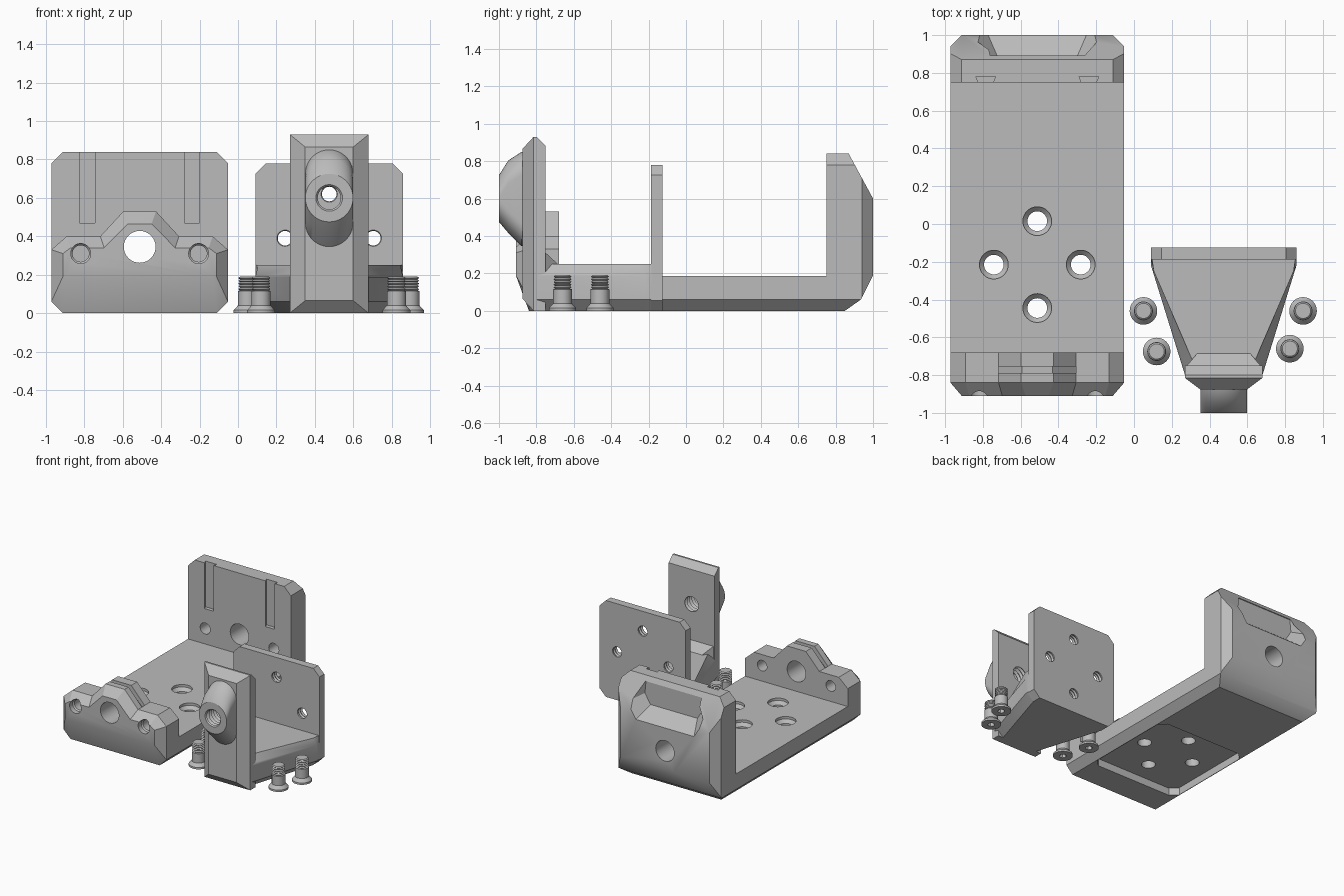
import bpy, bmesh, math
from mathutils import Matrix, Vector

cube = bpy.data.objects.get("Cube")
if cube:
    bpy.data.objects.remove(cube, do_unlink=True)

grey = bpy.data.materials.new("machined grey")
grey.use_nodes = True
COLOUR = (0.5, 0.5, 0.5, 1)
grey.diffuse_color = COLOUR
grey.node_tree.nodes["Principled BSDF"].inputs["Base Color"].default_value = COLOUR

BX, MX = -0.512, 0.475     # centre lines of the bracket and the adapter
TO_Y = Matrix.Rotation(-math.pi / 2, 4, 'X')   # turns a lathe axis onto +y


def link(name, bm):
    bmesh.ops.recalc_face_normals(bm, faces=bm.faces)
    mesh = bpy.data.meshes.new(name)
    bm.to_mesh(mesh)
    bm.free()
    obj = bpy.data.objects.new(name, mesh)
    bpy.context.collection.objects.link(obj)
    return obj


def loft(name, rings):
    """Skin between rings of 3D points and cap both ends."""
    bm = bmesh.new()
    rows = [[bm.verts.new(p) for p in ring] for ring in rings]
    n = len(rows[0])
    for a, b in zip(rows, rows[1:]):
        for i in range(n):
            j = (i + 1) % n
            bm.faces.new((a[i], a[j], b[j], b[i]))
    bm.faces.new(rows[0])
    bm.faces.new(rows[-1])
    return link(name, bm)


def sym(half):
    """Complete an outline from its +x half."""
    return list(half) + [(-x, v) for x, v in reversed(half)]


def at_y(half, cx, y):
    return [(cx + x, y, z) for x, z in sym(half)]


def at_z(half, cx, z):
    return [(cx + x, y, z) for x, y in sym(half)]


def lathe(name, profile, place, segs=32):
    """Revolve (radius, height) points about z, then place the result."""
    ring = [(math.cos(t * math.tau / segs), math.sin(t * math.tau / segs)) for t in range(segs)]
    return loft(name, [[place @ Vector((r * c, r * s, h)) for c, s in ring] for r, h in profile])


def combine(obj, other, op):
    """Apply a boolean and remove the helper."""
    other.hide_render = True
    mod = obj.modifiers.new(op, 'BOOLEAN')
    mod.operation, mod.solver, mod.object = op, 'EXACT', other
    deps = bpy.context.evaluated_depsgraph_get()
    mesh = bpy.data.meshes.new_from_object(obj.evaluated_get(deps))
    obj.modifiers.clear()
    obj.data = mesh
    bpy.data.objects.remove(other, do_unlink=True)


def bore(obj, x, y, z, profile, along_y=True):
    place = Matrix.Translation((x, y, z)) @ (TO_Y if along_y else Matrix())
    combine(obj, lathe("bore_cutter", profile, place), 'DIFFERENCE')


def thread(inner, outer, start, end, turns):
    """Sawtooth profile standing in for a screw thread."""
    step = (end - start) / turns
    pts = []
    for i in range(turns):
        pts += [(inner, start + i * step), (outer, start + (i + 0.5) * step)]
    return pts + [(inner, end)]


def finish(obj):
    obj.data.materials.clear()
    obj.data.materials.append(grey)
    bpy.ops.object.select_all(action='DESELECT')
    obj.select_set(True)
    bpy.context.view_layer.objects.active = obj
    bpy.ops.object.shade_smooth_by_angle(angle=math.radians(30))


# Bracket: floor and back wall from a side profile, trimmed by chamfered envelopes
side = [(-0.8, 0), (0.85, 0), (0.935, 0.06), (1, 0.19), (1, 0.6), (0.87, 0.84),
        (0.75, 0.84), (0.75, 0.185), (-0.8, 0.185)]
bracket = loft("bracket", [[(BX + x, y, z) for y, z in side] for x in (-0.46, 0.46)])
front_env = [(0.40, 0.84), (0.46, 0.78), (0.46, 0.06), (0.40, 0)]
combine(bracket, loft("front_envelope", [at_y(front_env, BX, y) for y in (-2, 2)]), 'INTERSECT')
top_env = [(0.40, 1.0), (0.46, 0.94), (0.46, -1.2)]
combine(bracket, loft("top_envelope", [at_z(top_env, BX, z) for z in (-1, 2)]), 'INTERSECT')

# Front wall with a stepped hump and chamfered face
hump = [(0.085, 0.53), (0.205, 0.40), (0.38, 0.40), (0.46, 0.33), (0.46, 0.06), (0.40, 0)]
face = [(0.062, 0.465), (0.185, 0.34), (0.36, 0.34), (0.40, 0.31), (0.40, 0.19), (0.38, 0.19)]
wall = loft("front_wall", [at_y(hump, BX, -0.68), at_y(hump, BX, -0.84), at_y(face, BX, -0.91)])
combine(bracket, wall, 'UNION')
slit = [(0.205, 0.6), (0.205, 0.36), (0.08, 0.485)]
combine(bracket, loft("slit_cutter", [at_y(slit, BX, y) for y in (-0.79, -0.755)]), 'DIFFERENCE')

# Hexagonal pocket in the back wall
mouth = [(0.25, 0.82), (0.34, 0.655), (0.26, 0.53)]
bed = [(0.25, 0.80), (0.26, 0.70), (0.21, 0.62)]
combine(bracket, loft("pocket_cutter", [at_y(bed, BX, 0.885), at_y(mouth, BX, 1.0),
                                        at_y(mouth, BX, 1.1)]), 'DIFFERENCE')

# Shallow seat under the floor for the adapter plate
seat = [(0.34, 0.185), (0.395, 0.13), (0.395, -0.56), (0.34, -0.615)]
combine(bracket, loft("seat_cutter", [at_z(seat, BX, z) for z in (-0.1, 0.06)]), 'DIFFERENCE')

# Dovetail slots and bores of the walls
for s in (-1, 1):
    cx = BX + s * 0.273
    slot = [(0.035, 0.74), (0.052, 0.78)]
    combine(bracket, loft("slot_cutter", [at_z(slot, cx, z) for z in (0.47, 0.9)]), 'DIFFERENCE')
    bore(bracket, BX + s * 0.307, -0.95, 0.31, [(0.052, 0), (0.052, 0.08), (0.043, 0.09), (0.043, 0.4)])
    bore(bracket, BX + s * 0.307, 0.7, 0.31, [(0.045, 0), (0.045, 0.17)])
bore(bracket, BX, -1.1, 0.345, [(0.083, 0), (0.083, 2.2)])

# Countersunk floor holes
REACH = 0.23
CROSS = [(0, REACH), (REACH, 0), (0, -REACH), (-REACH, 0)]
sink = [(0.052, 0), (0.052, 0.14), (0.076, 0.165), (0.076, 0.3)]
for dx, dy in CROSS:
    bore(bracket, BX + dx, -0.215 + dy, 0, sink, along_y=False)
finish(bracket)

# Adapter: upright plate with clipped corners
plate = [(0.33, 0.78), (0.385, 0.725), (0.385, 0.055), (0.33, 0)]
adapter = loft("adapter", [at_y(plate, MX, y) for y in (-0.125, -0.187)])

# Tapered foot
low = [(0.33, -0.15), (0.33, -0.2), (0.15, -0.78)]
mid = [(0.385, -0.15), (0.385, -0.22), (0.205, -0.8)]
high = [(0.385, -0.15), (0.37, -0.25), (0.145, -0.77)]
foot = loft("foot", [at_z(low, MX, 0), at_z(mid, MX, 0.06), at_z(mid, MX, 0.187), at_z(high, MX, 0.25)])
combine(adapter, foot, 'UNION')

# Neck slab with bevelled rim, and the sloped web behind it
def slab(half, bottom, top, y):
    return at_y([(half, top), (half, bottom)], MX, y)


neck = loft("neck", [slab(0.205, 0, 0.88, -0.75), slab(0.205, 0, 0.93, -0.80),
                     slab(0.205, 0, 0.93, -0.815), slab(0.125, 0.065, 0.865, -0.875)])
combine(adapter, neck, 'UNION')
web = loft("web", [slab(0.14, 0.2, 0.25, -0.685), slab(0.195, 0.2, 0.31, -0.75), slab(0.195, 0.2, 0.31, -0.78)])
combine(adapter, web, 'UNION')

# Boss: a round nose flaring into a long oval on the neck
def oval(r, upper, lower, y, n=20):
    pts = []
    for centre, start in ((upper, 0), (lower, math.pi)):
        for i in range(n + 1):
            a = start + math.pi * i / n
            pts.append((MX + r * math.cos(a), y, centre + r * math.sin(a)))
    return pts


boss = loft("boss", [oval(0.124, 0.73, 0.47, -0.86), oval(0.124, 0.725, 0.47, -0.88),
                     oval(0.124, 0.68, 0.54, -0.95), oval(0.124, 0.601, 0.599, -1.0)])
combine(adapter, boss, 'UNION')

# Threaded bores of the adapter
bore(adapter, MX, -1.05, 0.6, thread(0.06, 0.074, 0, 0.36, 12))
for dx, dz in CROSS:
    bore(adapter, MX + dx, -0.33, 0.39 + dz, thread(0.038, 0.046, 0, 0.25, 10))
finish(adapter)

# Countersunk screws standing on their heads
shaft = [(0.073, 0), (0.073, 0.015), (0.05, 0.04), (0.05, 0.115)]
for i, (x, y) in enumerate([(0.05, -0.46), (0.12, -0.675), (0.895, -0.46), (0.825, -0.66)]):
    place = Matrix.Translation((x, y, 0))
    screw = lathe(f"screw_{i + 1}", shaft + thread(0.04, 0.048, 0.118, 0.19, 5), place)
    socket = lathe("socket_cutter", [(0.027, -0.1), (0.027, 0.03)], place, segs=6)
    combine(screw, socket, 'DIFFERENCE')
    finish(screw)
